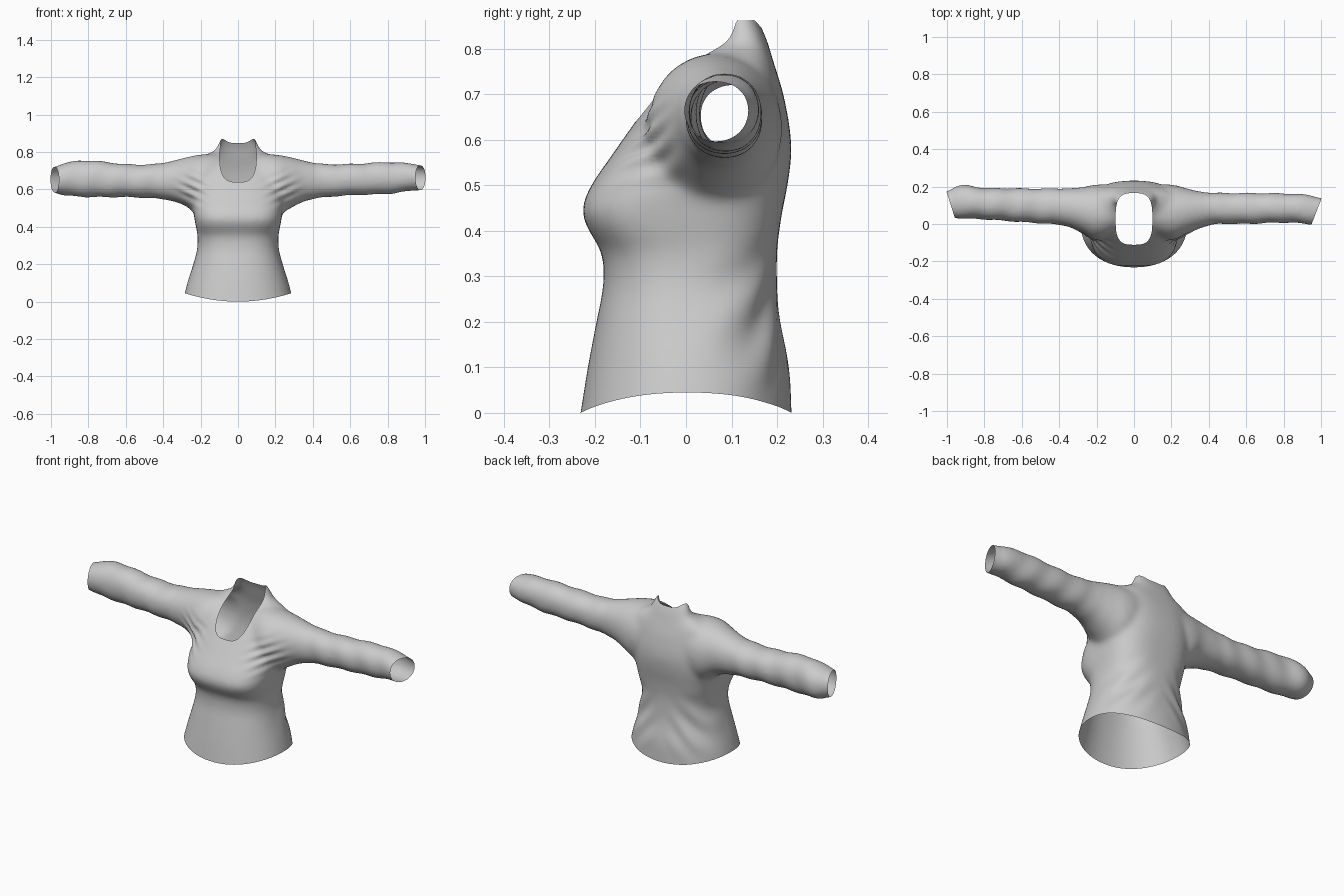
import bpy, bmesh
from math import sin, cos, pi, exp
from mathutils import Vector

if "Cube" in bpy.data.objects:
    bpy.data.objects.remove(bpy.data.objects["Cube"])

SIDES = 64

# torso sections: z, half width, front y, back y, squareness
TORSO = [
    (-.08, .305, -.245, .235, 2.2), (0, .294, -.231, .231, 2.2), (.1, .27, -.215, .226, 2.2),
    (.2, .238, -.196, .206, 2.3), (.28, .218, -.181, .199, 2.4), (.35, .215, -.184, .199, 2.6),
    (.4, .224, -.212, .204, 2.9), (.445, .232, -.228, .211, 3), (.5, .24, -.207, .222, 2.9),
    (.56, .245, -.166, .23, 2.7), (.62, .25, -.124, .228, 2.6), (.7, .25, -.065, .213, 2.5),
    (.75, .235, -.01, .198, 2.5), (.785, .17, .035, .187, 2.5), (.81, .122, .07, .18, 2.7),
    (.835, .11, .09, .17, 2.7), (.88, .09, .08, .15, 2.5)]

# sleeve sections, cuff to cuff: x, front y, back y, bottom z, top z
SLEEVES = [
    (-1.06, .045, .14, .6, .70), (-.98, .035, .187, .583, .723), (-.92, .03, .21, .567, .742),
    (-.8, .025, .193, .559, .756), (-.6, .01, .19, .559, .735), (-.45, 0, .19, .552, .735),
    (-.36, -.012, .19, .54, .75), (-.28, -.045, .195, .512, .77), (-.2, -.085, .21, .46, .785),
    (-.1, -.05, .2, .5, .785), (0, 0, .15, .55, .72), (.1, -.05, .2, .5, .785),
    (.2, -.085, .21, .46, .785), (.28, -.055, .19, .5, .772), (.36, -.02, .172, .538, .752),
    (.45, 0, .166, .556, .736), (.6, 0, .166, .568, .736), (.8, .008, .163, .575, .746),
    (.92, 0, .157, .592, .738), (.98, -.004, .145, .598, .73), (1.06, 0, .125, .6, .715)]


def spline(rows, steps=5):
    """Catmull-Rom interpolation through a table of sections."""
    out = []
    for i in range(len(rows) - 1):
        a, b, c, d = (rows[min(max(i + k, 0), len(rows) - 1)] for k in (-1, 0, 1, 2))
        for s in range(steps):
            t = s / steps
            out.append([.5 * (2 * q + (r - p) * t + (2 * p - 5 * q + 4 * r - w) * t * t
                              + (3 * q - p - 3 * r + w) * t ** 3)
                        for p, q, r, w in zip(a, b, c, d)])
    return out + [list(rows[-1])]


def oval(n):
    """Unit superellipse points."""
    for k in range(SIDES):
        c, s = cos(2 * pi * k / SIDES), sin(2 * pi * k / SIDES)
        yield (abs(c) ** (2 / n) * (1 if c > 0 else -1),
               abs(s) ** (2 / n) * (1 if s > 0 else -1))


def loft(bm, rings):
    """Closed tube through rings of points."""
    vs = [[bm.verts.new(p) for p in ring] for ring in rings]
    faces = [bm.faces.new(vs[0]), bm.faces.new(vs[-1])]
    for a, b in zip(vs, vs[1:]):
        for k in range(SIDES):
            j = (k + 1) % SIDES
            faces.append(bm.faces.new((a[k], a[j], b[j], b[k])))
    bmesh.ops.recalc_face_normals(bm, faces=faces)


def trim(bm, f):
    """Cut the surface cleanly along f = 0 and remove the side where f < 0."""
    val = {v: f(v.co) for v in bm.verts}
    cuts = []
    for e in list(bm.edges):
        a, b = e.verts
        if val[a] * val[b] < 0:
            _, nv = bmesh.utils.edge_split(e, a, val[a] / (val[a] - val[b]))
            val[nv] = 0
            cuts.append(nv)
    bmesh.ops.connect_verts(bm, verts=cuts)
    gone = [fc for fc in bm.faces if sum(val[v] for v in fc.verts) < 0]
    bmesh.ops.delete(bm, geom=gone, context='FACES')


def bump(d, w):
    return exp(-(d / w) ** 2)


def folds(p):
    """Cloth folds: bust to armpit, and diagonal drapes at the lower back."""
    ax, d = abs(p.x), 0
    if p.y < .05:
        d += .006 * sin((p.z - .45 * ax) * 2 * pi / .05) * bump(ax - .23, .075) \
            * bump(p.z - .6, .07) * min(1, (.05 - p.y) / .06)
    if p.y > 0:
        d += .006 * sin((p.z + 1.1 * ax) * 2 * pi / .14) * bump(ax - .17, .1) \
            * bump(p.z - .2, .12) * min(1, p.y / .08)
    # soft ripples along the sleeves
    if ax > .35:
        d += .002 * sin(ax * 42 + p.z * 18 + p.y * 12) * min(1, (ax - .35) / .1)
    return d


# closed body and sleeve volumes
bm = bmesh.new()
loft(bm, [[(x * w, (y0 + y1) / 2 + y * (y1 - y0) / 2, z) for x, y in oval(n)]
          for z, w, y0, y1, n in spline(TORSO)])
loft(bm, [[(x, (y0 + y1) / 2 + u * (y1 - y0) / 2, (z0 + z1) / 2 + v * (z1 - z0) / 2)
           for u, v in oval(2.1)]
          for x, y0, y1, z0, z1 in spline(SLEEVES)])
mesh = bpy.data.meshes.new("shirt")
bm.to_mesh(mesh)
bm.free()
shirt = bpy.data.objects.new("shirt", mesh)
bpy.context.collection.objects.link(shirt)

# fuse into one skin
rm = shirt.modifiers.new("fuse", 'REMESH')
rm.mode = 'VOXEL'
rm.voxel_size = .01
bpy.context.view_layer.update()
ev = shirt.evaluated_get(bpy.context.evaluated_depsgraph_get())
bm = bmesh.new()
bm.from_mesh(ev.to_mesh())
ev.to_mesh_clear()
shirt.modifiers.clear()

# relax the seams, then add folds
for _ in range(14):
    bmesh.ops.smooth_vert(bm, verts=bm.verts, factor=.5,
                          use_axis_x=True, use_axis_y=True, use_axis_z=True)
bm.normal_update()
moved = [(v, v.co + v.normal * (folds(v.co) + .001)) for v in bm.verts]
for v, co in moved:
    v.co = co

# open the hem, cuffs and neckline
trim(bm, lambda p: p.z - .045 * min(1.1, (p.x / .285) ** 2) if p.z < .3 else 1)
trim(bm, lambda p: p.x + .96 + .32 * (p.y - .04))
trim(bm, lambda p: .95 + .385 * p.y - p.x)
trim(bm, lambda p: (abs(p.x / .098) ** 3.2 + abs((p.y - .027) / .138) ** 3.2) ** (1 / 3.2) - 1
     if p.z > .5 else 1)

for f in bm.faces:
    f.smooth = True
bm.to_mesh(mesh)
bm.free()
